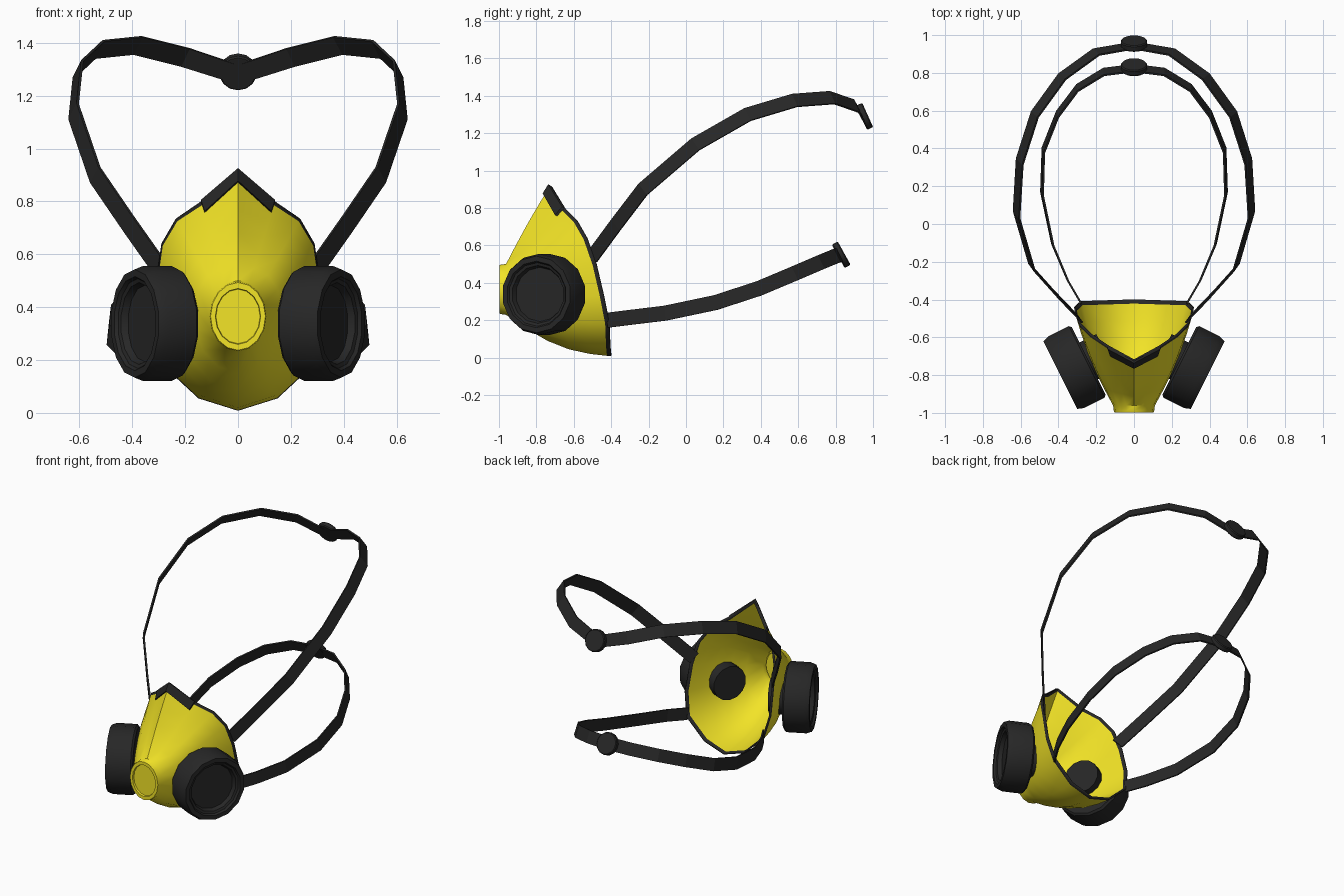
import bpy, bmesh
from math import sin, cos, pi
from mathutils import Vector

if "Cube" in bpy.data.objects:
    bpy.data.objects.remove(bpy.data.objects["Cube"])


def material(name, rgb):
    m = bpy.data.materials.new(name)
    m.diffuse_color = (*rgb, 1)
    m.use_nodes = True
    m.node_tree.nodes["Principled BSDF"].inputs["Base Color"].default_value = m.diffuse_color
    return m


YELLOW = material("yellow", (0.90, 0.78, 0.02))
BLACK = material("black", (0.02, 0.02, 0.02))


def finish(name, bm, mats, smooth=None):
    bmesh.ops.recalc_face_normals(bm, faces=bm.faces)
    me = bpy.data.meshes.new(name)
    bm.to_mesh(me)
    bm.free()
    ob = bpy.data.objects.new(name, me)
    bpy.context.collection.objects.link(ob)
    for m in mats:
        me.materials.append(m)
    if smooth:
        bpy.ops.object.select_all(action='DESELECT')
        bpy.context.view_layer.objects.active = ob
        ob.select_set(True)
        bpy.ops.object.shade_smooth_by_angle(angle=smooth)
    return ob


def loft(bm, rings, closed=True, caps=(False, False)):
    """Skin a list of point rings with quads, returning faces per strip."""
    vs = [[bm.verts.new(p) for p in r] for r in rings]
    strips = []
    n = len(rings[0])
    for a, b in zip(vs, vs[1:]):
        strips.append([bm.faces.new((a[i], a[(i + 1) % n], b[(i + 1) % n], b[i]))
                       for i in range(n if closed else n - 1)])
    if caps[0]:
        bm.faces.new(vs[0])
    if caps[1]:
        bm.faces.new(vs[-1])
    return strips


def lathe(name, profile, origin, axis, sides):
    """Revolve (radius, height) points about an axis."""
    q = Vector(axis).to_track_quat('Z', 'Y')
    rings = [[Vector(origin) + q @ Vector((r * cos(2 * pi * (i + .5) / sides),
                                           r * sin(2 * pi * (i + .5) / sides), h))
              for i in range(sides)] for r, h in profile]
    bm = bmesh.new()
    loft(bm, rings, caps=(True, True))
    return finish(name, bm, [BLACK], smooth=0.5)


# face opening: right half of the rim from nose apex down to chin
half_rim = [(0, -.725, .92), (.14, -.65, .80), (.235, -.585, .735), (.29, -.53, .64),
            (.31, -.48, .50), (.318, -.44, .33), (.285, -.41, .18), (.15, -.405, .055),
            (0, -.40, .008)]
half_bulge = [.012, -.012, .01, .02, .02, .02, .035, .05, .055]
rim = [Vector(p) for p in half_rim + [(-x, y, z) for x, y, z in half_rim[-2:0:-1]]]
bulge = half_bulge + half_bulge[-2:0:-1]
N = len(rim)


def snout(i, s, y):
    a = 2 * pi * i / N
    return Vector((.107 * s * sin(a), y, .365 + .132 * s * cos(a)))


def shell_point(i, t):
    i %= N
    p = snout(i, 1.03, -.962).lerp(rim[i], t)
    out = Vector((p.x, 0, p.z - .365)).normalized()
    return p + out * bulge[i] * sin(pi * t)


# mask shell with recessed front valve and black edge
rings = [[snout(i, s, y) for i in range(N)]
         for s, y in ((.78, -.985), (.80, -.998), (.97, -.998), (1.0, -.99))]
rings += [[shell_point(i, t) for i in range(N)] for t in (0, .2, .4, .6, .8, .96, 1)]
bm = bmesh.new()
strips = loft(bm, rings, caps=(True, False))
for f in strips[-1]:
    f.material_index = 1
shell = finish("mask_shell", bm, [YELLOW, BLACK], smooth=0.7)
sol = shell.modifiers.new("thickness", 'SOLIDIFY')
sol.thickness = .01
sol.offset = -1
sol.material_offset_rim = 1

# nose strip folded over the bridge
bm = bmesh.new()
lift = Vector((0, -.012, .006))
section = [[shell_point(i, .875) + lift, shell_point(i, 1) + lift,
            shell_point(i, 1), shell_point(i, .875)] for i in (-1, 0, 1)]
loft(bm, section, caps=(True, True))
finish("nose_strip", bm, [BLACK])

# filter cartridges with neck through the shell and recessed outer face
cartridge = [(.112, -.10), (.112, 0), (.205, 0), (.217, .012), (.217, .135), (.205, .168),
             (.178, .168), (.17, .155), (.155, .15), (.145, .125), (.05, .125)]
for side, label in ((1, "right"), (-1, "left")):
    lathe("filter_" + label, cartridge, (side * .24, -.725, .338),
          (side * .894, -.447, 0), 14)


# head straps: flat ribbons following half a path mirrored across x
def strap(name, half, centre, width=.08, thick=.01):
    pts = [Vector(p) for p in half + [(-x, y, z) for x, y, z in half[-2::-1]]]
    rings = []
    for i, p in enumerate(pts):
        t = (pts[min(i + 1, len(pts) - 1)] - pts[max(i - 1, 0)]).normalized()
        d = p - Vector(centre)
        n = (d - t * t.dot(d)).normalized()
        w = t.cross(n) * width / 2
        n = n * thick / 2
        rings.append([p + w + n, p - w + n, p - w - n, p + w - n])
    bm = bmesh.new()
    loft(bm, rings, caps=(True, True))
    finish(name, bm, [BLACK])


strap("upper_strap", [(.29, -.50, .54), (.41, -.375, .71), (.54, -.23, .90), (.622, .05, 1.14),
                      (.605, .33, 1.30), (.525, .58, 1.375), (.38, .78, 1.39),
                      (.20, .91, 1.345), (0, .945, 1.28)], (0, .2, .93))
strap("lower_strap", [(.28, -.42, .20), (.35, -.30, .215), (.43, -.11, .238), (.487, .16, .295),
                      (.48, .39, .37), (.405, .58, .45), (.30, .72, .51),
                      (.16, .805, .545), (0, .825, .55)], (0, .2, .24))

# round adjusters at the back of each strap
button = [(.066, -.018), (.071, -.012), (.071, .012), (.066, .018)]
lathe("upper_adjuster", button, (0, .955, 1.29), (0, .91, .41), 14)
lathe("lower_adjuster", button, (0, .83, .55), (0, .87, .48), 14)
